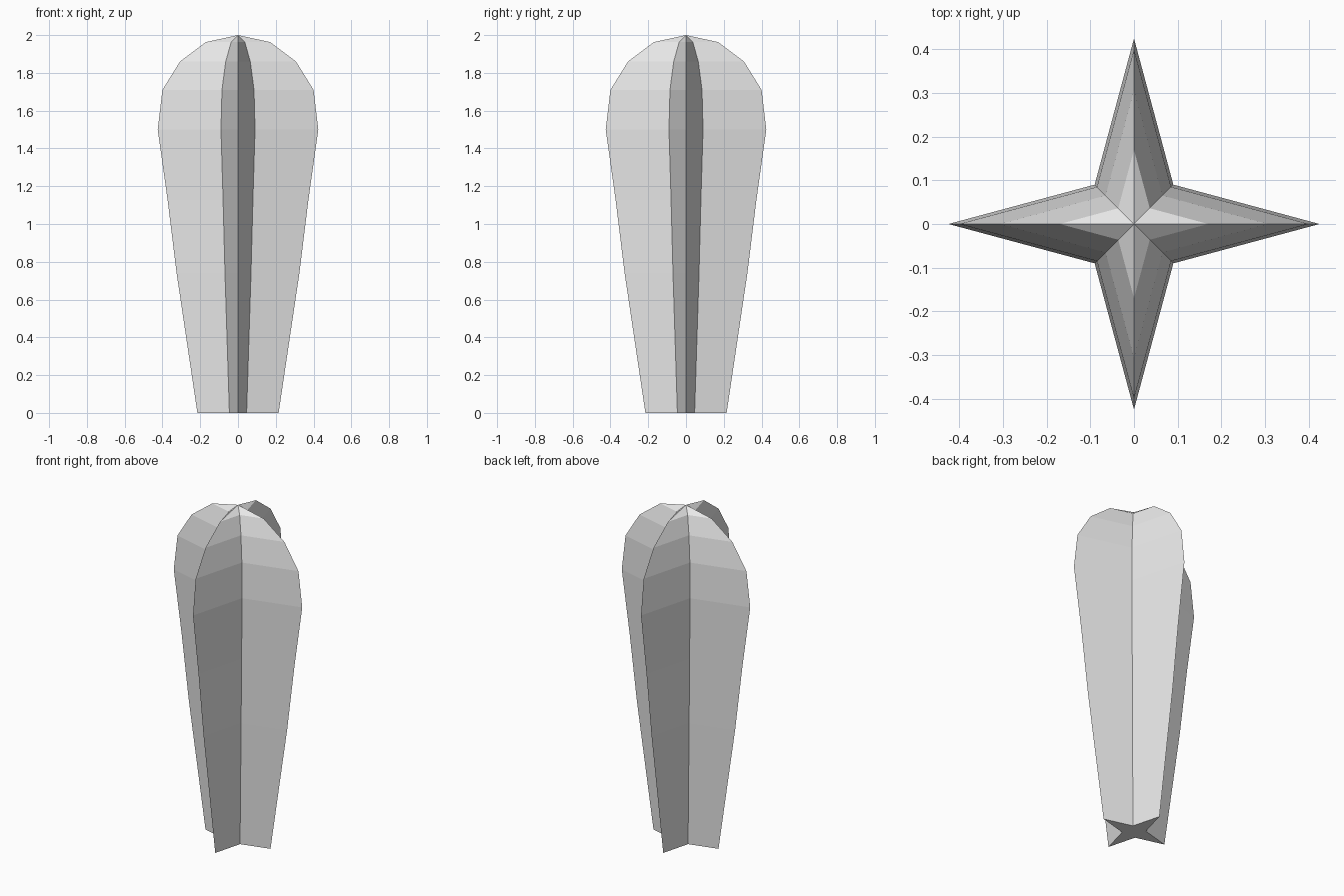
import bpy, bmesh
from math import cos, sin, pi

cube = bpy.data.objects.get("Cube")
if cube:
    bpy.data.objects.remove(cube, do_unlink=True)

RIBS = 4
VALLEY = 0.3  # valley radius relative to the rib radius
# (rib radius, height) from the base up to the crown
PROFILE = [(0.215, 0), (0.325, 0.74), (0.373, 1.13), (0.425, 1.5),
           (0.4, 1.71), (0.307, 1.86), (0.17, 1.963)]
TOP = 2.0

grey = bpy.data.materials.new("plain grey")
grey.use_nodes = True
colour = (0.8, 0.8, 0.8, 1)
grey.diffuse_color = colour
grey.node_tree.nodes["Principled BSDF"].inputs["Base Color"].default_value = colour


def star_ring(bm, radius, z):
    """Ring of alternating rib tips and valleys."""
    ring = []
    for i in range(2 * RIBS):
        r = radius * (VALLEY if i % 2 else 1)
        a = pi * i / RIBS
        ring.append(bm.verts.new((r * cos(a), r * sin(a), z)))
    return ring


# Ribbed column: star rings bridged together, closed at base and tip
bm = bmesh.new()
rings = [star_ring(bm, r, z) for r, z in PROFILE]
tip = bm.verts.new((0, 0, TOP))
n = 2 * RIBS
for i in range(n):
    j = (i + 1) % n
    for low, high in zip(rings, rings[1:]):
        bm.faces.new((low[i], low[j], high[j], high[i]))
    bm.faces.new((rings[-1][i], rings[-1][j], tip))
bm.faces.new(rings[0][::-1])

mesh = bpy.data.meshes.new("ribbed_column")
bm.to_mesh(mesh)
bm.free()
mesh.materials.append(grey)
column = bpy.data.objects.new("ribbed_column", mesh)
bpy.context.collection.objects.link(column)
